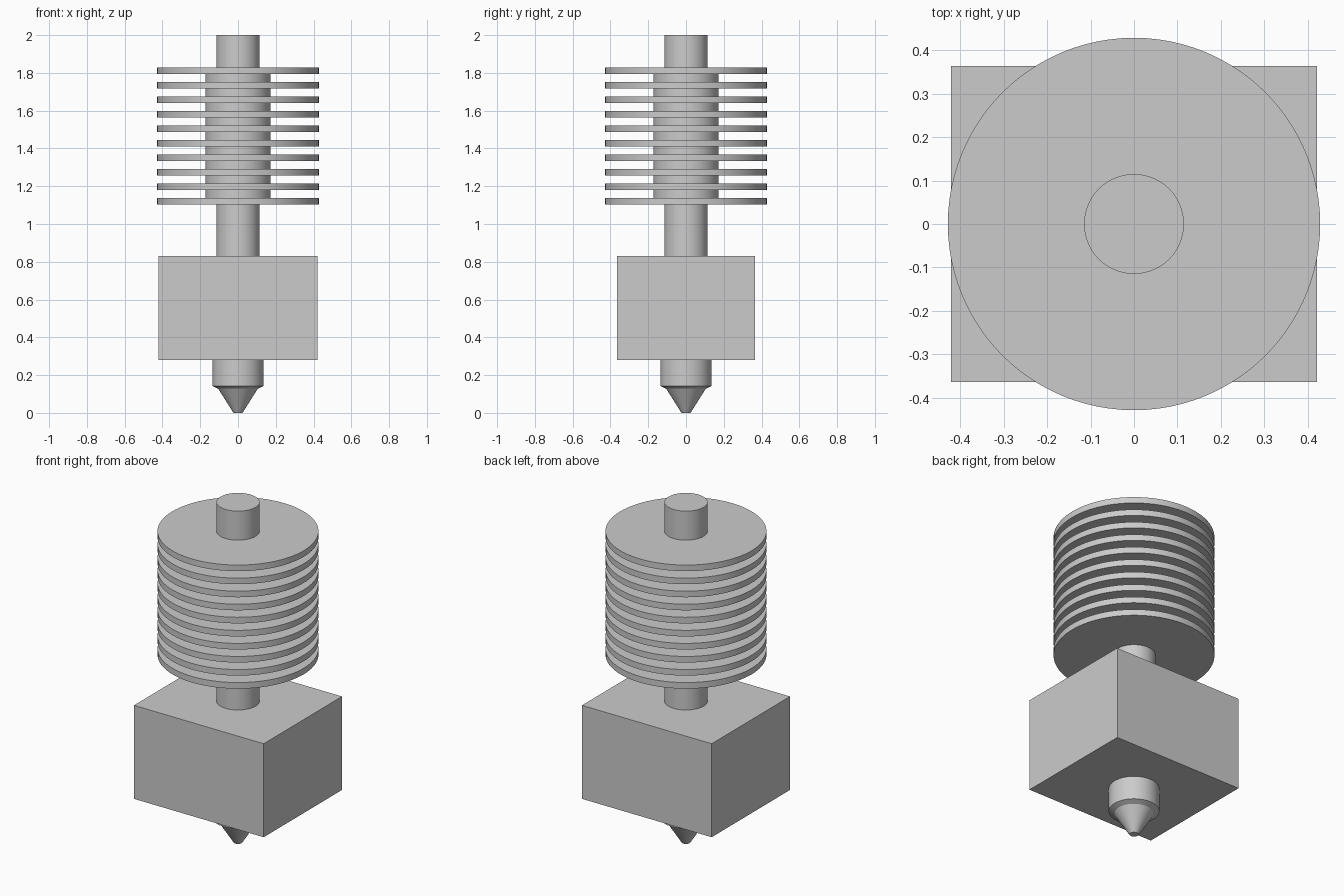
import bpy, bmesh, math

cube = bpy.data.objects.get("Cube")
if cube:
    bpy.data.objects.remove(cube, do_unlink=True)

metal = bpy.data.materials.new("grey metal")
metal.use_nodes = True
grey = (0.6, 0.6, 0.6, 1)
metal.diffuse_color = grey
metal.node_tree.nodes["Principled BSDF"].inputs["Base Color"].default_value = grey

SIDES = 96


def finish(name, bm, smooth=True):
    bmesh.ops.recalc_face_normals(bm, faces=bm.faces)
    mesh = bpy.data.meshes.new(name)
    bm.to_mesh(mesh)
    bm.free()
    obj = bpy.data.objects.new(name, mesh)
    bpy.context.collection.objects.link(obj)
    mesh.materials.append(metal)
    if smooth:
        bpy.ops.object.select_all(action='DESELECT')
        obj.select_set(True)
        bpy.context.view_layer.objects.active = obj
        bpy.ops.object.shade_smooth_by_angle(angle=math.radians(20))
    return obj


def turned(name, profile):
    """Revolve (radius, height) points about z, with flat end caps."""
    bm = bmesh.new()
    rings = []
    for r, z in profile:
        angles = [2 * math.pi * i / SIDES for i in range(SIDES)]
        rings.append([bm.verts.new((r * math.cos(a), r * math.sin(a), z)) for a in angles])
    for low, high in zip(rings, rings[1:]):
        for i in range(SIDES):
            j = (i + 1) % SIDES
            bm.faces.new((low[i], low[j], high[j], high[i]))
    bm.faces.new(rings[0])
    bm.faces.new(rings[-1])
    return finish(name, bm)


# Nozzle: tapered tip, shoulder and collar
turned("nozzle", [(0.024, 0), (0.105, 0.128), (0.135, 0.142), (0.135, 0.28)])

# Heater block
bm = bmesh.new()
bmesh.ops.create_cube(bm, size=1)
for v in bm.verts:
    v.co.x *= 0.844
    v.co.y *= 0.728
    v.co.z = 0.555 + v.co.z * 0.55
finish("heater_block", bm, smooth=False)

# Feed tube: neck below the cooling fins and stub above
turned("feed_tube", [(0.115, 0.83), (0.115, 2.0)])

# Heat sink: a finned body turned as one piece
FINS, PITCH, THICK = 10, 0.0768, 0.036
CORE_R, FIN_R, BASE = 0.173, 0.429, 1.102
profile = []
for n in range(FINS):
    z = BASE + n * PITCH
    profile += [(CORE_R, z), (FIN_R, z), (FIN_R, z + THICK), (CORE_R, z + THICK)]
turned("heat_sink", profile)
